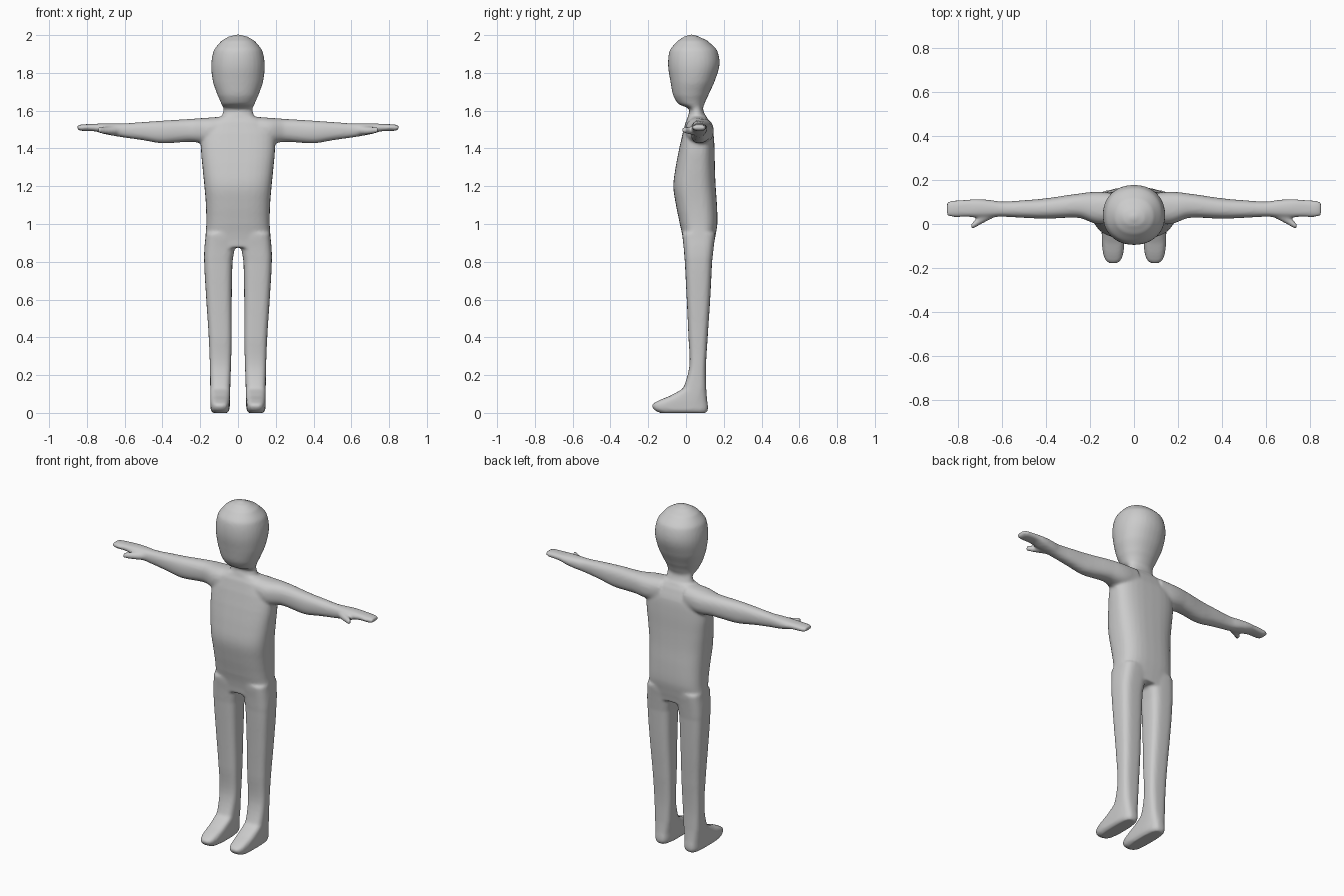
import bpy, bmesh, math

SIDES = 32


def smooth_sections(secs, steps=5):
    """Catmull-Rom interpolation through the cross-sections."""
    out = []
    for i in range(len(secs) - 1):
        p0, p1 = secs[max(i - 1, 0)], secs[i]
        p2, p3 = secs[i + 1], secs[min(i + 2, len(secs) - 1)]
        for k in range(steps):
            t = k / steps
            row = [0.5 * (2 * b + (c - a) * t + (2 * a - 5 * b + 4 * c - d) * t * t
                          + (3 * b - a - 3 * c + d) * t ** 3)
                   for a, b, c, d in zip(p0, p1, p2, p3)]
            row[0] = p1[0] + (p2[0] - p1[0]) * t
            out.append(row)
    out.append(secs[-1])
    return out


def loft(bm, secs, axis, power=2.0, side=1, steps=5):
    """Closed loft; each section is (position, a0, a1, b0, b1)."""
    rings = []
    for t, a0, a1, b0, b1 in smooth_sections(secs, steps):
        ring = []
        for k in range(SIDES):
            ang = 2 * math.pi * k / SIDES
            c, s = math.cos(ang), math.sin(ang)
            a = (a0 + a1) / 2 + (a1 - a0) / 2 * math.copysign(abs(c) ** (2 / power), c)
            b = (b0 + b1) / 2 + (b1 - b0) / 2 * math.copysign(abs(s) ** (2 / power), s)
            co = (a * side, b, t) if axis == 'z' else (t * side, a, b)
            ring.append(bm.verts.new(co))
        rings.append(ring)
    for r, q in zip(rings, rings[1:]):
        for k in range(SIDES):
            n = (k + 1) % SIDES
            bm.faces.new((r[k], r[n], q[n], q[k]))
    bm.faces.new(rings[0][::-1])
    bm.faces.new(rings[-1])


def centred(rows):
    return [(z, -w, w, y0, y1) for z, w, y0, y1 in rows]


bm = bmesh.new()

# head and neck: z, half width, front, back
loft(bm, centred([
    (1.50, .10, .00, .12), (1.57, .085, .01, .105), (1.61, .078, .015, .09),
    (1.635, .088, -.04, .098), (1.68, .108, -.068, .118), (1.75, .132, -.082, .15),
    (1.84, .142, -.095, .177), (1.92, .128, -.086, .165), (1.97, .088, -.045, .115),
    (1.992, .05, -.01, .07), (2.003, .01, .02, .04)]), 'z', 2.15)

# torso
loft(bm, centred([
    (.875, .170, -.012, .145), (.93, .172, -.018, .155), (1.0, .168, -.033, .166),
    (1.1, .170, -.053, .164), (1.2, .178, -.067, .157), (1.3, .188, -.055, .153),
    (1.4, .196, -.036, .151), (1.48, .19, -.018, .145), (1.54, .15, -.002, .125),
    (1.568, .10, .01, .11)]), 'z', 2.8)

for side in (1, -1):
    # leg with foot: z, inner x, outer x, front, back
    loft(bm, [
        (.0, .055, .135, -.14, .108), (.015, .046, .144, -.168, .116),
        (.04, .043, .146, -.18, .116), (.06, .043, .147, -.155, .113),
        (.09, .042, .147, -.085, .11), (.13, .041, .147, -.015, .107),
        (.25, .037, .149, .018, .106), (.4, .033, .155, .013, .115),
        (.6, .033, .168, .004, .128), (.8, .029, .179, -.006, .138),
        (.87, .018, .178, -.012, .146), (.95, .01, .171, -.02, .155)],
        'z', 3.2, side)
    # arm with hand: x, front, back, bottom, top
    loft(bm, [
        (.08, .00, .14, 1.43, 1.568), (.17, .00, .146, 1.425, 1.562),
        (.25, .028, .138, 1.435, 1.556), (.40, .024, .117, 1.427, 1.547),
        (.50, .028, .108, 1.443, 1.54), (.60, .033, .102, 1.457, 1.533),
        (.66, .03, .11, 1.467, 1.533), (.71, .03, .113, 1.477, 1.533),
        (.76, .032, .111, 1.491, 1.53), (.83, .032, .106, 1.493, 1.527),
        (.85, .038, .10, 1.499, 1.522)], 'x', 2.4, side)
    # thumb
    loft(bm, [
        (.62, .035, .08, 1.475, 1.52), (.665, .015, .07, 1.472, 1.517),
        (.70, -.004, .045, 1.476, 1.514), (.742, -.026, .00, 1.483, 1.513)],
        'x', 2.2, side)

bmesh.ops.recalc_face_normals(bm, faces=bm.faces)
mesh = bpy.data.meshes.new("body")
bm.to_mesh(mesh)
bm.free()
body = bpy.data.objects.new("body", mesh)
bpy.context.collection.objects.link(body)

# fuse the parts into one skin and soften the joins
remesh = body.modifiers.new("fuse", 'REMESH')
remesh.mode = 'VOXEL'
remesh.voxel_size = 0.008
remesh.use_smooth_shade = True
soft = body.modifiers.new("soften", 'SMOOTH')
soft.factor = 0.5
soft.iterations = 6
